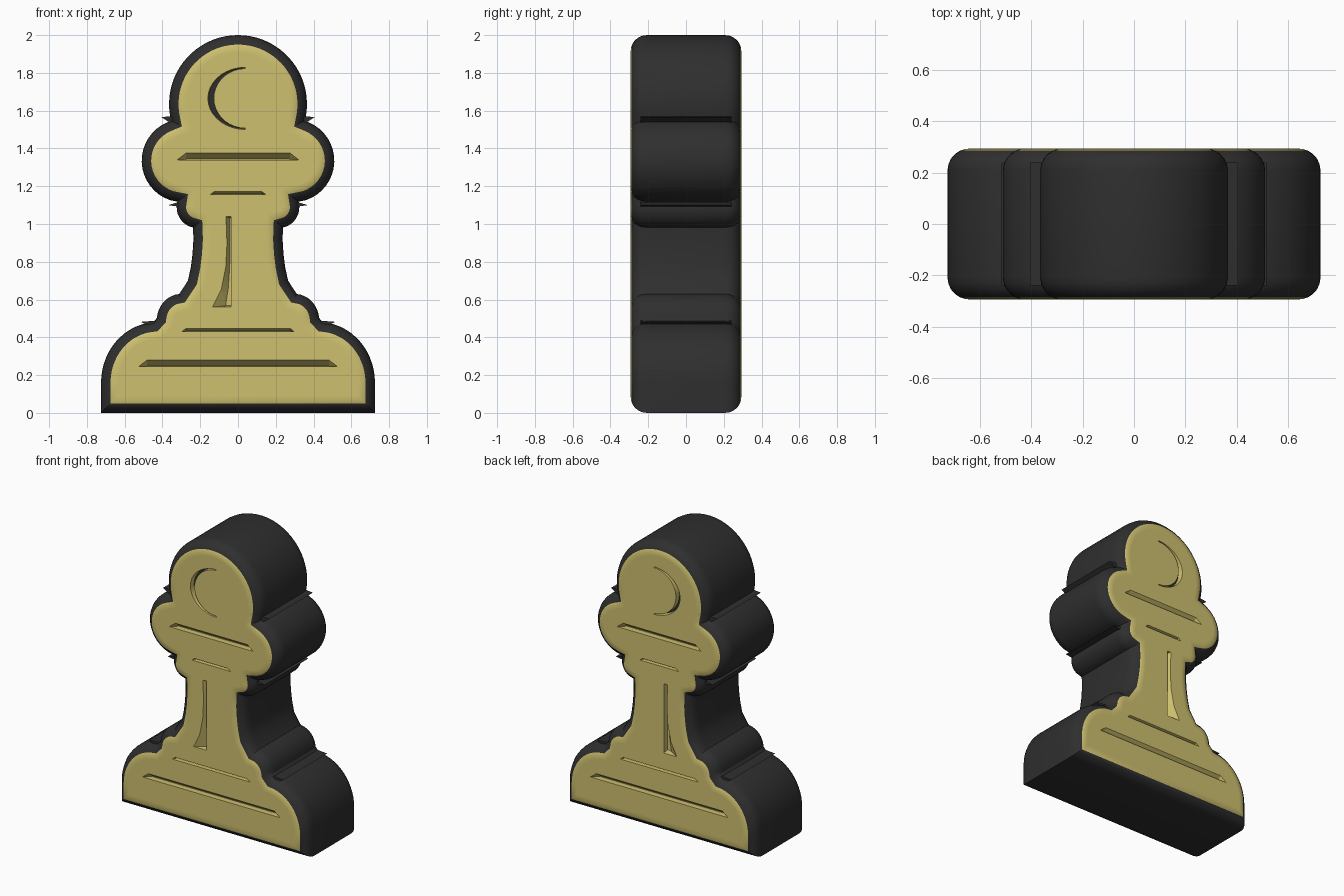
import bpy, bmesh
from math import sin, cos, radians
from mathutils import Vector

if "Cube" in bpy.data.objects:
    bpy.data.objects.remove(bpy.data.objects["Cube"])

HALF = 0.293      # half depth
ROUND = 0.085     # edge rounding
BORDER = 0.05     # width of the dark rim


def material(name, colour):
    m = bpy.data.materials.new(name)
    m.use_nodes = True
    m.diffuse_color = (*colour, 1)
    m.node_tree.nodes["Principled BSDF"].inputs["Base Color"].default_value = (*colour, 1)
    return m


MATERIALS = [material("charcoal", (0.028, 0.028, 0.028)),
             material("pale_gold", (0.62, 0.53, 0.16))]


def finish(name, bm):
    bmesh.ops.recalc_face_normals(bm, faces=bm.faces)
    mesh = bpy.data.meshes.new(name)
    bm.to_mesh(mesh)
    bm.free()
    for m in MATERIALS:
        mesh.materials.append(m)
    ob = bpy.data.objects.new(name, mesh)
    bpy.context.collection.objects.link(ob)
    return ob


def arc(cx, cz, rx, rz, a0, a1, n):
    steps = [radians(a0 + (a1 - a0) * i / n) for i in range(n + 1)]
    return [Vector((cx + rx * cos(a), cz + rz * sin(a))) for a in steps]


def inset(points, d):
    """Mitred inward offset of a counter-clockwise outline."""
    out = []
    for i, p in enumerate(points):
        e0 = (p - points[i - 1]).normalized()
        e1 = (points[(i + 1) % len(points)] - p).normalized()
        n0, n1 = Vector((-e0.y, e0.x)), Vector((-e1.y, e1.x))
        out.append(p + (n0 + n1) * (d / (1 + n0.dot(n1))))
    return out


def loft(bm, rings, mats, caps):
    """Skin rings of (x, z) points placed at given y; mats has one entry per strip."""
    rows = [[bm.verts.new((p[0], y, p[1])) for p in pts] for pts, y in rings]
    for a, b, m in zip(rows, rows[1:], mats):
        for i in range(len(a)):
            j = (i + 1) % len(a)
            bm.faces.new((a[i], a[j], b[j], b[i])).material_index = m
    for row, m in zip((rows[0], rows[-1]), caps):
        bm.faces.new(row).material_index = m


# Outline, right half from the foot up to the crown, then mirrored
half = [Vector((0.725, 0))]
half += arc(0.43, 0.16, 0.295, 0.32, 0, 86, 14)        # base
half += arc(0.30, 0.49, 0.13, 0.14, 5, 85, 8)          # lower ring
half += [Vector(p) for p in ((0.265, 0.7), (0.25, 0.77), (0.241, 0.84), (0.236, 0.92))]
half += arc(0.22, 1.09, 0.105, 0.11, -80, 15, 8)       # upper ring
half += arc(0.29, 1.335, 0.22, 0.22, -72, 68, 16)      # collar
half += arc(0, 1.635, 0.365, 0.365, -14, 90, 20)       # head
outline = half + [Vector((-p.x, p.y)) for p in reversed(half[:-1])]

# Body: rounded slab with gold faces inside a dark rim
profile = [(ROUND * (1 - cos(radians(t))), HALF - ROUND + ROUND * sin(radians(t)))
           for t in (0, 17, 33, 50, 65.7, 78, 90)]
profile.append((ROUND + 0.005, HALF))
profile = [(d, -y) for d, y in reversed(profile)] + profile
strips = [int((a[0] + b[0]) / 2 > BORDER) for a, b in zip(profile, profile[1:])]
bm = bmesh.new()
loft(bm, [(inset(outline, d), y) for d, y in profile], strips, (1, 1))
body = finish("pawn_body", bm)

# Engraved lines, cut into both faces
cut = bmesh.new()


def engrave(top, floor, depth, floor_mat=1):
    for s in (-1, 1):
        loft(cut, [(top, s * (HALF + 0.003)), (floor, s * (HALF - depth))], [1], (1, floor_mat))


for z0, z1, w in ((0.245, 0.282, 0.53), (0.43, 0.448, 0.30),
                  (1.155, 1.172, 0.15), (1.34, 1.378, 0.325)):
    t = (z1 - z0) * 1.3
    engrave([(-w, z0), (w, z0), (w - t, z1), (t - w, z1)],
            [(-w + t, z0), (w - t, z0), (w - t, z0 + 0.004), (t - w, z0 + 0.004)], 0.04)

# Stem highlight: curved on one side, straight on the other
curve = [(-0.065, 1.04), (-0.06, 0.9), (-0.066, 0.78), (-0.09, 0.66), (-0.14, 0.56)]
engrave([(-0.036, 0.56), (-0.036, 1.04)] + curve,
        [(-0.036, 0.57), (-0.036, 1.03)] + [(-0.042 + 0.3 * (x + 0.06), z * 0.98 + 0.015)
                                            for x, z in curve], 0.04)

# Head highlight: crescent with a dark floor
outer = arc(0.04, 1.665, 0.20, 0.165, 90, 270, 18)
inner = arc(0.04, 1.665, 0.168, 0.158, 270, 90, 18)
outer_floor = arc(0.04, 1.665, 0.195, 0.161, 95, 265, 18)
inner_floor = arc(0.04, 1.665, 0.170, 0.159, 265, 95, 18)
engrave(outer + inner, outer_floor + inner_floor, 0.035, 0)

cutter = finish("engraving_cutter", cut)
cutter.hide_render = True
mod = body.modifiers.new("engraving", "BOOLEAN")
mod.operation = "DIFFERENCE"
mod.solver = "EXACT"
mod.object = cutter
bpy.context.view_layer.objects.active = body
bpy.ops.object.modifier_apply(modifier=mod.name)
bpy.data.objects.remove(cutter)

# Thin lips where the rounded tiers meet
bm = bmesh.new()
for tri in ([(0.33, 1.572), (0.405, 1.566), (0.36, 1.535)],
            [(0.30, 1.12), (0.37, 1.10), (0.30, 1.09)],
            [(0.41, 0.49), (0.515, 0.482), (0.46, 0.455)]):
    for s in (-1, 1):
        pts = [(s * x, z) for x, z in tri]
        loft(bm, [(pts, -0.24), (pts, 0.24)], [0], (0, 0))
finish("tier_lips", bm)

bpy.ops.object.select_all(action="DESELECT")
body.select_set(True)
bpy.context.view_layer.objects.active = body
bpy.ops.object.shade_smooth_by_angle(angle=radians(30))
